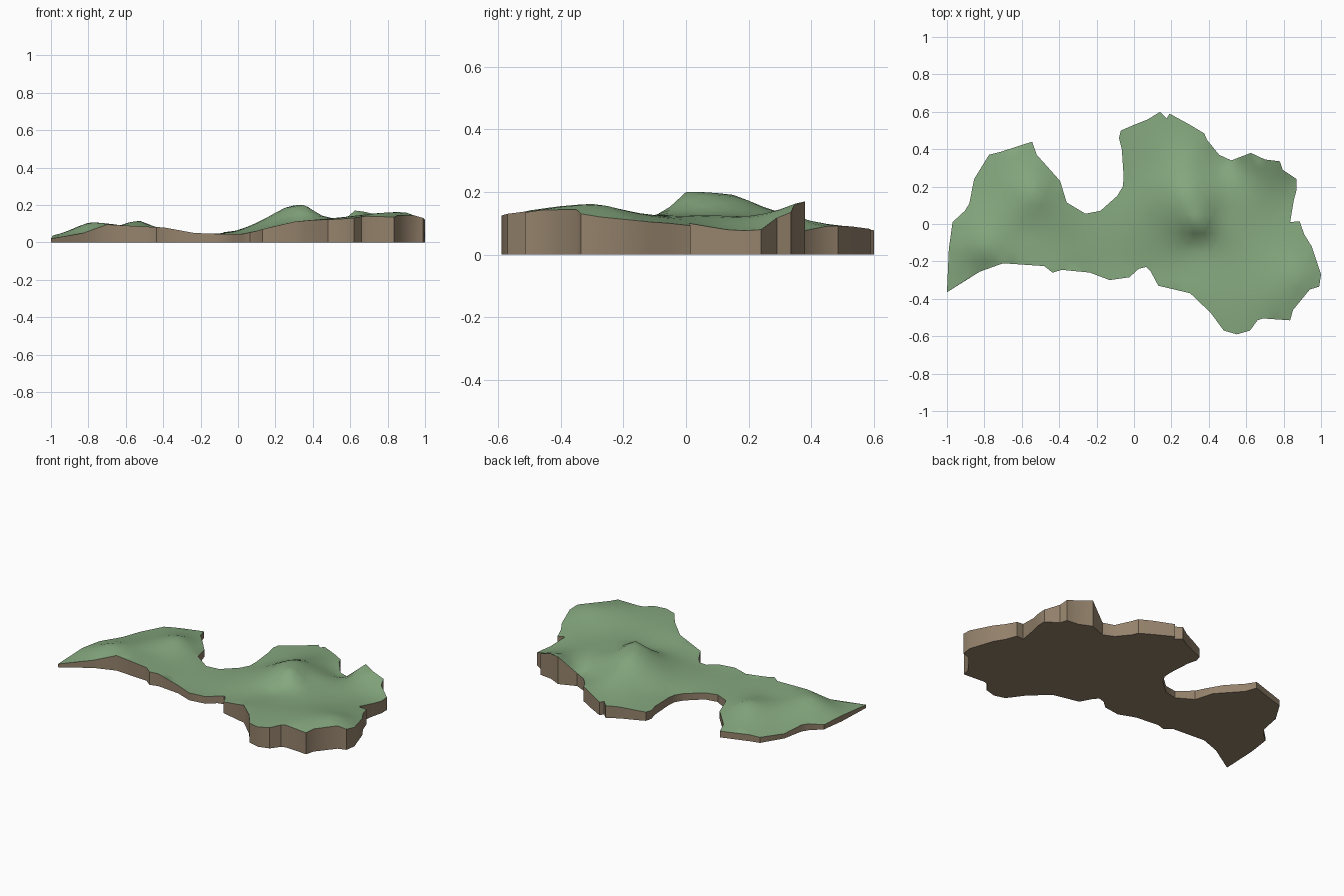
import bpy, bmesh, math
from mathutils import Vector
from mathutils.geometry import delaunay_2d_cdt

if "Cube" in bpy.data.objects:
    bpy.data.objects.remove(bpy.data.objects["Cube"])

# Coastline, clockwise from the south-west tip
COAST = [
    (-1, -.365), (-.99, -.135), (-.97, .01), (-.905, .07), (-.88, .11), (-.855, .24),
    (-.775, .37), (-.715, .385), (-.545, .44), (-.52, .37), (-.435, .275), (-.395, .23),
    (-.36, .115), (-.26, .055), (-.18, .07), (-.09, .15), (-.06, .2), (-.055, .25),
    (-.065, .4), (-.08, .46), (-.07, .5), (0, .53), (.075, .56), (.14, .6), (.175, .565),
    (.19, .59), (.3, .53), (.375, .485), (.39, .45), (.455, .37), (.52, .34), (.625, .38),
    (.7, .345), (.78, .335), (.795, .29), (.87, .24), (.87, .185), (.855, .13), (.835, .01),
    (.885, .015), (.91, -.055), (.95, -.12), (1, -.27), (.99, -.335), (.94, -.35),
    (.85, -.46), (.835, -.515), (.69, -.505), (.66, -.515), (.62, -.57), (.55, -.59),
    (.48, -.57), (.41, -.475), (.3, -.37), (.13, -.33), (.09, -.255), (.065, -.23),
    (.025, -.24), (-.025, -.285), (-.13, -.3), (-.235, -.26), (-.385, -.245),
    (-.435, -.26), (-.48, -.225), (-.7, -.21), (-.825, -.255)]

# Spot heights (x, y, z): coast, then hills and valleys
SPOTS = [
    (-1, -.365, .02), (-.97, 0, .03), (-.855, .24, .03), (-.775, .37, .035), (-.545, .44, .04),
    (-.4, .23, .045), (-.26, .055, .045), (-.06, .2, .045), (-.07, .5, .055), (.14, .6, .078),
    (.3, .53, .09), (.455, .37, .075), (.52, .34, .08), (.625, .38, .17), (.78, .335, .135),
    (.87, .24, .08), (.855, .13, .08), (.835, .01, .1), (.95, -.12, .105), (1, -.27, .12),
    (.835, -.515, .135), (.69, -.505, .14), (.55, -.59, .125), (.41, -.475, .12),
    (.3, -.37, .11), (.13, -.33, .07), (.025, -.24, .045), (-.235, -.26, .05),
    (-.4, -.25, .08), (-.7, -.21, .095), (-.825, -.255, .05),
    (.35, 0, .2), (.28, .15, .192), (.34, -.09, .118), (.45, .05, .138), (.18, .08, .145),
    (.08, 0, .085), (.1, .3, .085), (.3, .34, .125), (.6, .1, .125), (.6, -.2, .13),
    (.89, -.28, .16), (.75, -.4, .155), (-.3, -.1, .055), (-.6, -.05, .08),
    (-.53, .16, .115), (-.8, -.13, .107), (-.7, .15, .07)]


def solve(m, b):
    """Gaussian elimination with pivoting."""
    n = len(b)
    a = [row[:] + [v] for row, v in zip(m, b)]
    for i in range(n):
        p = max(range(i, n), key=lambda r: abs(a[r][i]))
        a[i], a[p] = a[p], a[i]
        for r in range(i + 1, n):
            f = a[r][i] / a[i][i]
            for c in range(i, n + 1):
                a[r][c] -= f * a[i][c]
    x = [0] * n
    for i in reversed(range(n)):
        x[i] = (a[i][n] - sum(a[i][c] * x[c] for c in range(i + 1, n))) / a[i][i]
    return x


def kernel(ax, ay, bx, by):
    return math.sqrt((ax - bx) ** 2 + (ay - by) ** 2 + .0009)


# Smooth relief through the spot heights
weights = solve([[kernel(p[0], p[1], q[0], q[1]) for q in SPOTS] for p in SPOTS],
                [p[2] - .08 for p in SPOTS])


def height(x, y):
    z = .08 + sum(w * kernel(x, y, s[0], s[1]) for w, s in zip(weights, SPOTS))
    return min(.2, max(.02, z))


def inside(x, y):
    hit = False
    for (ax, ay), (bx, by) in zip(COAST, COAST[1:] + COAST[:1]):
        if (ay > y) != (by > y) and x < ax + (y - ay) * (bx - ax) / (by - ay):
            hit = not hit
    return hit


def coast_distance(x, y):
    return min(math.hypot(x - a, y - b) for a, b in COAST)


def material(name, rgb):
    m = bpy.data.materials.new(name)
    m.diffuse_color = (*rgb, 1)
    m.use_nodes = True
    m.node_tree.nodes["Principled BSDF"].inputs["Base Color"].default_value = m.diffuse_color
    return m


def make_object(name, bm, mat):
    bmesh.ops.recalc_face_normals(bm, faces=bm.faces[:])
    me = bpy.data.meshes.new(name)
    bm.to_mesh(me)
    bm.free()
    me.materials.append(mat)
    ob = bpy.data.objects.new(name, me)
    bpy.context.collection.objects.link(ob)
    return ob


green = material("grass green", (.235, .39, .21))
brown = material("earth brown", (.30, .225, .15))

# Land surface: triangulated grid trimmed to the coast
n = len(COAST)
STEP = .05
pts = [Vector(p) for p in COAST]
for j in range(-12, 13):
    for i in range(-20, 21):
        x, y = (i + .5 * (j % 2)) * STEP, j * STEP
        if inside(x, y) and coast_distance(x, y) > .02:
            pts.append(Vector((x, y)))
vs, _, tris, *_ = delaunay_2d_cdt(pts, [(i, (i + 1) % n) for i in range(n)], [], 0, 1e-6)
bm = bmesh.new()
verts = [bm.verts.new((v.x, v.y, height(v.x, v.y))) for v in vs]
for t in tris:
    c = sum((vs[i] for i in t), Vector((0, 0))) / 3
    if inside(c.x, c.y):
        bm.faces.new([verts[i] for i in t])
bmesh.ops.delete(bm, geom=[v for v in bm.verts if not v.link_faces], context='VERTS')
for f in bm.faces:
    f.normal_update()
land_rim = [e for e in bm.edges if e.is_boundary]
rim = [(e.verts[0].co.copy(), e.verts[1].co.copy()) for e in land_rim]
land = make_object("land_surface", bm, green)
if sum(p.normal.z for p in land.data.polygons) < 0:
    land.data.flip_normals()

# Earth base: cliff walls down to a flat bottom
bm = bmesh.new()
for a, b in rim:
    bm.faces.new([bm.verts.new(p) for p in (a, b, (b.x, b.y, 0), (a.x, a.y, 0))])
bmesh.ops.remove_doubles(bm, verts=bm.verts[:], dist=1e-5)
bmesh.ops.holes_fill(bm, edges=[e for e in bm.edges if e.is_boundary
                                and all(v.co.z < 1e-4 for v in e.verts)], sides=0)
base = make_object("earth_base", bm, brown)
low = min(base.data.polygons, key=lambda p: p.center.z)
if low.normal.z > 0:
    base.data.flip_normals()

for ob in (land, base):
    bpy.ops.object.select_all(action='DESELECT')
    ob.select_set(True)
    bpy.context.view_layer.objects.active = ob
    bpy.ops.object.shade_smooth_by_angle(angle=math.radians(35))
